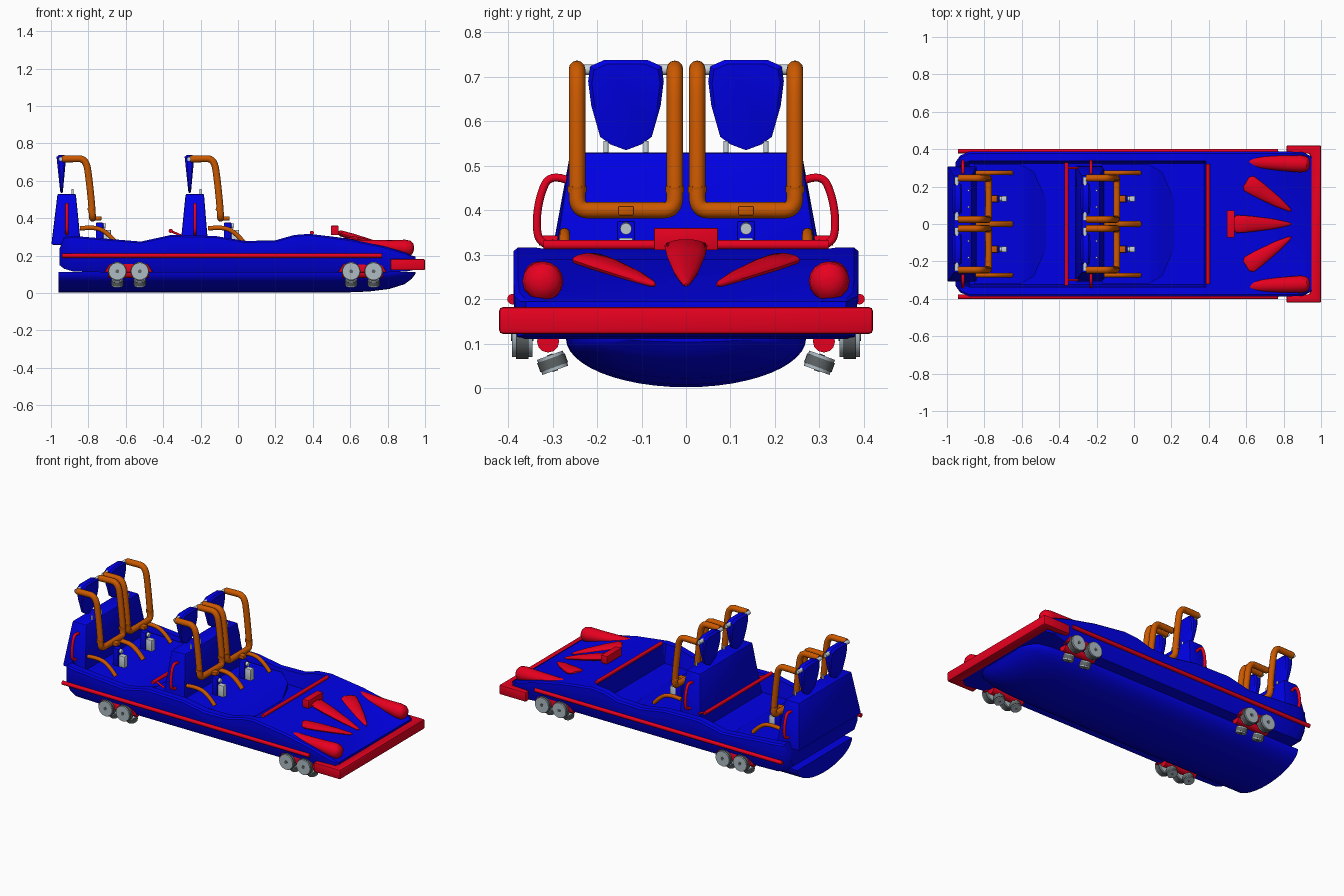
import bpy, bmesh
from math import sin, cos, pi, radians
from mathutils import Vector, Matrix

if "Cube" in bpy.data.objects:
    bpy.data.objects.remove(bpy.data.objects["Cube"])


def material(name, rgb):
    m = bpy.data.materials.new(name)
    m.use_nodes = True
    m.diffuse_color = (*rgb, 1)
    m.node_tree.nodes["Principled BSDF"].inputs["Base Color"].default_value = (*rgb, 1)
    return m


BLUE = material("blue paint", (0, 0, 0.8))
RED = material("red paint", (0.8, 0, 0.014))
ORANGE = material("orange padding", (0.6, 0.1, 0))
SILVER = material("silver metal", (0.58, 0.66, 0.71))
GREY = material("grey wheel", (0.42, 0.5, 0.55))
DARK = material("dark rubber", (0.11, 0.125, 0.13))
made = []


def finish(name, bm, mats, bevel=0):
    bmesh.ops.recalc_face_normals(bm, faces=bm.faces)
    me = bpy.data.meshes.new(name)
    bm.to_mesh(me)
    bm.free()
    ob = bpy.data.objects.new(name, me)
    bpy.context.collection.objects.link(ob)
    for m in mats:
        me.materials.append(m)
    if bevel:
        mod = ob.modifiers.new("soft edges", "BEVEL")
        mod.width, mod.segments = bevel, 2
    made.append(ob)


def loft(name, rings, mat, bevel=0):
    """Skin closed rings of equal length and cap both ends."""
    bm = bmesh.new()
    vs = [[bm.verts.new(p) for p in r] for r in rings]
    n = len(vs[0])
    for a, b in zip(vs, vs[1:]):
        for i in range(n):
            j = (i + 1) % n
            bm.faces.new((a[i], a[j], b[j], b[i]))
    bm.faces.new(vs[0])
    bm.faces.new(vs[-1])
    finish(name, bm, [mat], bevel)


def box(name, x, y, z, mat, bevel=0):
    ring = lambda h: [(x[0], y[0], h), (x[1], y[0], h), (x[1], y[1], h), (x[0], y[1], h)]
    loft(name, [ring(z[0]), ring(z[1])], mat, bevel)


def tube(name, pts, r, mat):
    """Round bar following a smoothed path."""
    cu = bpy.data.curves.new(name, "CURVE")
    cu.dimensions = "3D"
    cu.bevel_depth, cu.bevel_resolution, cu.use_fill_caps = r, 4, True
    sp = cu.splines.new("NURBS")
    sp.points.add(len(pts) - 1)
    for p, co in zip(sp.points, pts):
        p.co = (*co, 1)
    sp.order_u, sp.use_endpoint_u, sp.resolution_u = min(3, len(pts)), True, 6
    cu.materials.append(mat)
    ob = bpy.data.objects.new(name, cu)
    bpy.context.collection.objects.link(ob)
    made.append(ob)


def pod(name, a, b, stations, mat):
    """Elliptical pod from a to b; stations hold position, half width, half height."""
    a, b = Vector(a), Vector(b)
    d = (b - a).normalized()
    side = d.cross(Vector((0, 0, 1))).normalized()
    up = side.cross(d)
    loft(name, [[a.lerp(b, t) + side * w * cos(k * pi / 8) + up * h * sin(k * pi / 8)
                 for k in range(16)] for t, w, h in stations], mat)


def wheel(name, centre, axis, r, width):
    """Light rims around a dark tread, with a dark hub cap."""
    rot = Vector((0, 0, 1)).rotation_difference(Vector(axis)).to_matrix().to_4x4()
    bm = bmesh.new()
    for radius, depth, index in ((r, width * 0.6, 1), (r * 0.93, width, 0), (r * 0.2, width * 1.1, 1)):
        old = set(bm.faces)
        bmesh.ops.create_cone(bm, cap_ends=True, segments=24, radius1=radius,
                              radius2=radius, depth=depth)
        for f in set(bm.faces) - old:
            f.material_index = index
    bmesh.ops.transform(bm, matrix=Matrix.Translation(centre) @ rot, verts=bm.verts)
    finish(name, bm, [GREY, DARK])


# Body tub: x, half width, lower half width, bottom, rim, inner surface
tub = [(-0.955, 0.33, 0.3, 0.15, 0.235, 0.235), (-0.93, 0.365, 0.33, 0.13, 0.3, 0.3),
       (-0.88, 0.388, 0.345, 0.115, 0.305, 0.2), (-0.7, 0.388, 0.345, 0.11, 0.29, 0.2),
       (-0.52, 0.388, 0.345, 0.11, 0.275, 0.2), (-0.36, 0.388, 0.345, 0.11, 0.31, 0.2),
       (-0.12, 0.388, 0.345, 0.11, 0.305, 0.2), (0.04, 0.388, 0.345, 0.11, 0.278, 0.2),
       (0.2, 0.388, 0.345, 0.11, 0.282, 0.2), (0.3, 0.388, 0.345, 0.11, 0.31, 0.2),
       (0.375, 0.388, 0.345, 0.11, 0.316, 0.2), (0.385, 0.388, 0.345, 0.11, 0.316, 0.314),
       (0.6, 0.388, 0.345, 0.11, 0.288, 0.29), (0.78, 0.388, 0.35, 0.11, 0.25, 0.245),
       (0.9, 0.385, 0.38, 0.115, 0.215, 0.208), (0.95, 0.36, 0.35, 0.125, 0.19, 0.19)]
rings = []
for x, hw, bw, bot, rim, floor in tub:
    half = [(bw, bot), (hw, 0.195), (hw, rim - 0.008), (hw - 0.01, rim),
            (hw - 0.05, rim), (hw - 0.065, floor)]
    rings.append([(x, y, z) for y, z in half] + [(x, -y, z) for y, z in reversed(half)])
loft("body_tub", rings, BLUE)

# Rounded belly under the tub
belly = [(-0.96, 0.27, 0.11), (0.55, 0.27, 0.11), (0.7, 0.268, 0.104), (0.81, 0.26, 0.09),
         (0.89, 0.24, 0.065), (0.93, 0.2, 0.035), (0.95, 0.14, 0.008)]
loft("belly", [[(x, w * cos(k * pi / 24), 0.112 - d * sin(k * pi / 24)) for k in range(25)]
               for x, w, d in belly], BLUE)

# Bumper wrapping the nose
u_shape = [(0.815, -0.42), (1, -0.42), (1, 0.42), (0.815, 0.42), (0.815, 0.385),
           (0.94, 0.375), (0.94, -0.375), (0.815, -0.385)]
loft("bumper", [[(x, y, z) for x, y in u_shape] for z in (0.122, 0.182)], RED, 0.008)

# Hood decoration
petal = [(0, 0.03, 0.006), (0.06, 0.048, 0.016), (0.3, 0.043, 0.018),
         (0.7, 0.027, 0.015), (0.95, 0.01, 0.008), (1, 0.003, 0.003)]
pod("centre_petal", (0.53, 0, 0.325), (0.84, 0, 0.232), petal, RED)
box("hood_badge", (0.497, 0.538), (-0.072, 0.072), (0.31, 0.36), RED, 0.003)
tube("dash_bar", [(0.395, -0.32, 0.322), (0.395, 0.32, 0.322)], 0.011, RED)
tube("grab_bar", [(-0.36, -0.33, 0.332), (-0.36, 0.33, 0.332)], 0.011, RED)

for s, tag in ((-1, "right"), (1, "left")):
    pod(tag + "_petal", (0.6, s * 0.225, 0.292), (0.84, s * 0.07, 0.232), petal, RED)
    pod(tag + "_headlight", (0.52, s * 0.335, 0.272), (0.94, s * 0.32, 0.236),
        [(0, 0.006, 0.004), (0.1, 0.022, 0.018), (0.35, 0.033, 0.024), (0.7, 0.042, 0.036),
         (0.88, 0.046, 0.045), (0.95, 0.042, 0.042), (0.985, 0.03, 0.03), (1, 0.012, 0.012)], RED)
    tube(tag + "_side_rail", [(-0.94, s * 0.39, 0.2), (0.77, s * 0.39, 0.2)], 0.012, RED)
    tube(tag + "_bar_strut", [(-0.36, s * 0.3, 0.332), (-0.3, s * 0.3, 0.305)], 0.006, RED)

    # Wheel assemblies
    for cx, end in ((-0.585, "rear"), (0.665, "front")):
        name = tag + "_" + end
        trap = [(-0.13, 0.11), (-0.1, 0.16), (0.1, 0.16), (0.13, 0.11)]
        loft(name + "_wheel_carrier", [[(cx + x, s * y, z) for x, z in trap]
                                       for y in (0.325, 0.368)], RED, 0.006)
        tube(name + "_carrier_beam", [(cx - 0.11, s * 0.31, 0.105), (cx + 0.11, s * 0.31, 0.105)],
             0.025, RED)
        for dx in (-0.06, 0.06):
            wheel(name + "_road_wheel", (cx + dx, s * 0.368, 0.116), (0, s, 0), 0.05, 0.046)
            tilt = radians(20)
            wheel(name + "_guide_wheel", (cx + dx, s * 0.3, 0.057),
                  (0, -s * sin(tilt), -cos(tilt)), 0.033, 0.036)

# Two rows of seats
for ox, base, row in ((0, 0.2, "front"), (-0.685, 0.258, "rear")):
    def shift(pts):
        return [(x + ox, y, z) for x, y, z in pts]

    back = [(base, -0.313, -0.155, 0.31), (0.53, -0.28, -0.182, 0.26)]
    loft(row + "_seat_back", [shift([(a, -w, z), (b, -w, z), (b, w, z), (a, w, z)])
                              for z, a, b, w in back], BLUE, 0.008)
    cushion = [(-0.17, 0.318, 0.272), (0.08, 0.318, 0.268), (0.15, 0.28, 0.235), (0.215, 0.13, 0.202)]
    loft(row + "_seat_base", [shift([(x, -w, 0.17), (x, w, 0.17), (x, w, z), (x, -w, z)])
                              for x, w, z in cushion], BLUE)
    for s, tag in ((-1, "right"), (1, "left")):
        name = row + "_" + tag
        c = s * 0.135
        tube(name + "_side_handle", shift([(-0.23, s * y, z) for y, z in
             ((0.26, 0.465), (0.305, 0.485), (0.33, 0.43), (0.338, 0.36), (0.325, 0.32), (0.28, 0.315))]),
             0.009, RED)
        # Headrest, thinner towards its lower tip
        half = [(0.048, 0.738), (0.08, 0.724), (0.085, 0.69), (0.078, 0.635), (0.058, 0.565), (0.035, 0.548)]
        outline = half + [(0, 0.535)] + [(-y, z) for y, z in reversed(half)]
        loft(name + "_headrest", [shift([(-0.258 + d * (0.3 + 3.5 * (z - 0.535)), c + y * k,
                                          0.64 + (z - 0.64) * k) for y, z in outline])
                                  for d, k in ((-0.027, 0.9), (-0.014, 1), (0.014, 1), (0.024, 0.9))], BLUE)
        # Shoulder restraint as a single bent tube
        drop = [(-0.255, 0.11, 0.716), (-0.2, 0.11, 0.718), (-0.127, 0.11, 0.718),
                (-0.11, 0.11, 0.6), (-0.096, 0.11, 0.46), (-0.093, 0.11, 0.4), (-0.092, 0.06, 0.4)]
        path = drop + [(x, -y, z) for x, y, z in reversed(drop)]
        tube(name + "_restraint", shift([(x, c + y, z) for x, y, z in path]), 0.0185, ORANGE)
        for k in (-1, 1):
            tube(name + "_headrest_post", shift([(-0.2, c + k * 0.045, 0.515),
                 (-0.2, c + k * 0.045, 0.556)]), 0.006, SILVER)
            tube(name + "_restraint_pivot", shift([(-0.262, c + k * 0.062, 0.716),
                 (-0.262, c + k * 0.115, 0.716)]), 0.012, SILVER)
            tube(name + "_restraint_cuff", shift([(-0.099, c + k * 0.11, 0.44),
                 (-0.097, c + k * 0.11, 0.455)]), 0.021, ORANGE)
            tube(name + "_lap_arm", shift([(x, c + k * 0.138, z) for x, z in
                 ((-0.16, 0.345), (-0.08, 0.355), (-0.01, 0.32), (0.03, 0.272))]), 0.012, ORANGE)
        # Latch below the restraint
        box(name + "_latch_pad", (ox - 0.085, ox - 0.045), (c - 0.018, c + 0.018), (0.388, 0.41), ORANGE, 0.004)
        tube(name + "_latch_ball", shift([(-0.05, c, 0.362), (-0.022, c, 0.358)]), 0.013, SILVER)
        box(name + "_latch_block", (ox - 0.075, ox - 0.035), (c - 0.02, c + 0.02), (0.265, 0.376), BLUE, 0.004)
        box(name + "_latch_plate", (ox - 0.035, ox + 0.005), (c - 0.016, c + 0.016), (0.265, 0.338), SILVER, 0.003)

# Turn bars into meshes and smooth the rounded faces
bpy.ops.object.select_all(action="DESELECT")
for ob in made:
    ob.select_set(True)
bpy.context.view_layer.objects.active = next(o for o in made if o.type == "CURVE")
bpy.ops.object.convert(target="MESH")
bpy.ops.object.shade_smooth_by_angle(angle=radians(32))
